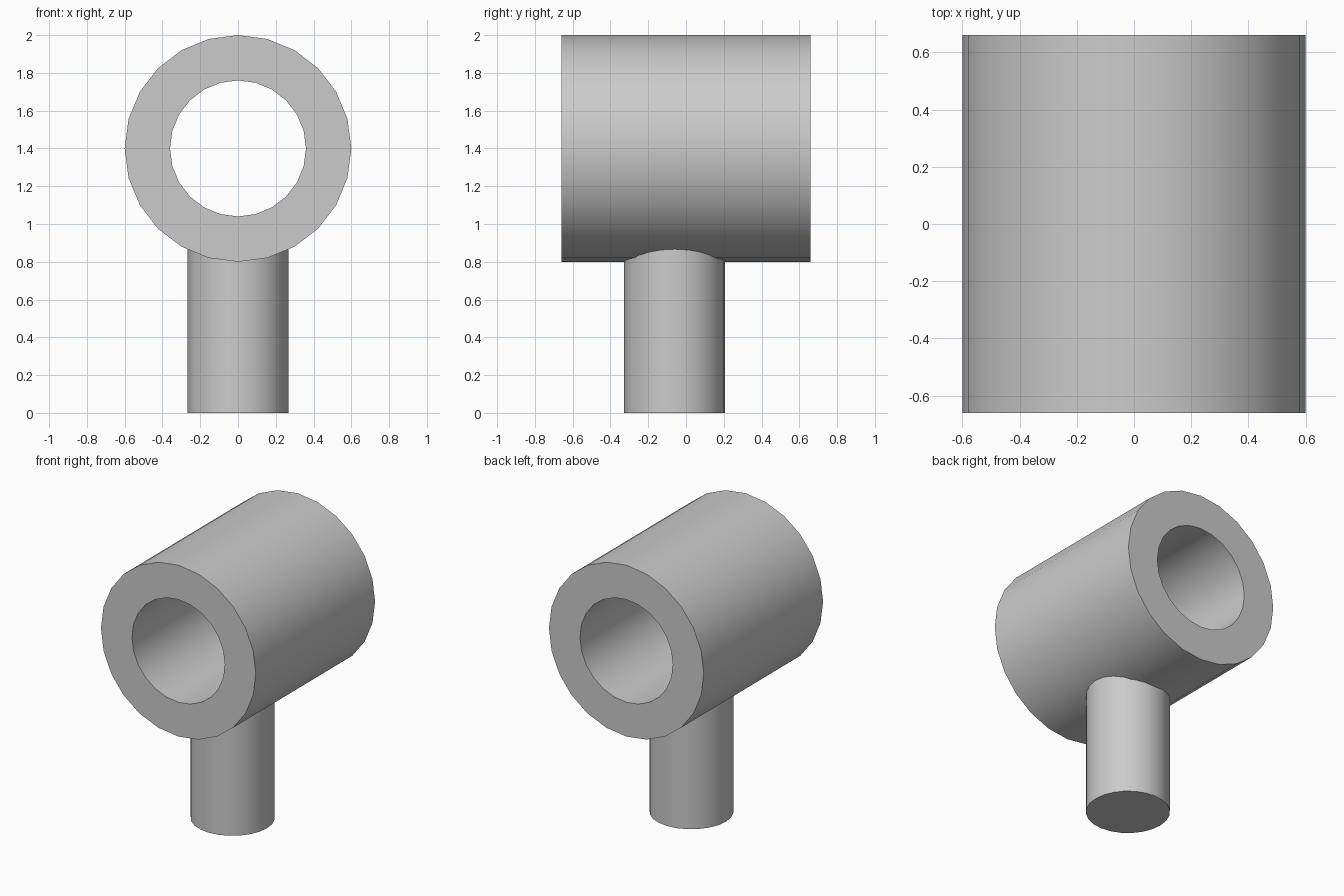
import bpy
import bmesh
from math import radians
from mathutils import Matrix, Vector

SEGMENTS = 24
TUBE_Z = 1.4
HALF_LENGTH = 0.66

cube = bpy.data.objects.get("Cube")
if cube:
    bpy.data.objects.remove(cube, do_unlink=True)

grey = bpy.data.materials.new("plain grey")
grey.use_nodes = True
colour = (0.6, 0.6, 0.6, 1)
grey.diffuse_color = colour
grey.node_tree.nodes["Principled BSDF"].inputs["Base Color"].default_value = colour


def finish(bm, name):
    """Turn a bmesh into a smooth-shaded object with sharp rims."""
    bmesh.ops.recalc_face_normals(bm, faces=bm.faces)
    mesh = bpy.data.meshes.new(name)
    bm.to_mesh(mesh)
    bm.free()
    mesh.materials.append(grey)
    obj = bpy.data.objects.new(name, mesh)
    bpy.context.collection.objects.link(obj)
    bpy.ops.object.select_all(action="DESELECT")
    obj.select_set(True)
    bpy.context.view_layer.objects.active = obj
    bpy.ops.object.shade_smooth_by_angle(angle=radians(30))
    return obj


# Thick-walled horizontal tube, spun from its rectangular wall section
bm = bmesh.new()
section = [(0.6, -1), (0.6, 1), (0.36, 1), (0.36, -1)]
ring = [bm.verts.new((0, side * HALF_LENGTH, TUBE_Z + r)) for r, side in section]
edges = [bm.edges.new((ring[i], ring[(i + 1) % 4])) for i in range(4)]
bmesh.ops.spin(bm, geom=ring + edges, cent=Vector((0, 0, TUBE_Z)), axis=(0, 1, 0),
               angle=radians(360), steps=SEGMENTS, use_merge=True)
bmesh.ops.remove_doubles(bm, verts=bm.verts, dist=0.0001)
finish(bm, "tube")

# Round stem, its top buried in the tube wall
bm = bmesh.new()
stem_height = 0.95
bmesh.ops.create_cone(bm, cap_ends=True, segments=SEGMENTS, radius1=0.267, radius2=0.267,
                      depth=stem_height,
                      matrix=Matrix.Translation((0, -0.06, stem_height / 2)))
finish(bm, "stem")
